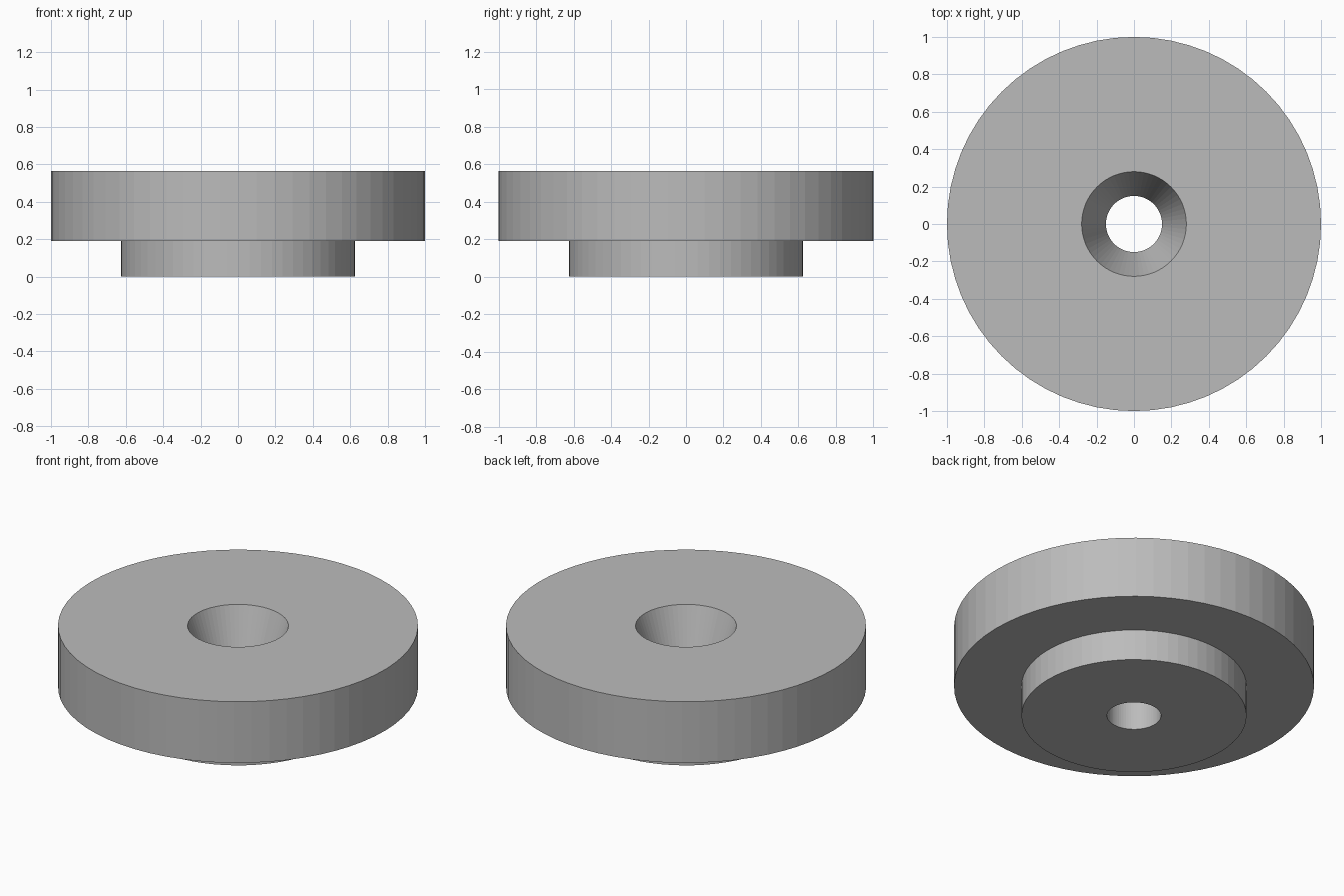
import bpy
import bmesh
from math import pi, cos, sin

SEGMENTS = 64

# Remove the default cube
cube = bpy.data.objects.get("Cube")
if cube:
    bpy.data.objects.remove(cube, do_unlink=True)

# Plain grey material
grey = bpy.data.materials.new("plain_grey")
grey.use_nodes = True
colour = (0.5, 0.5, 0.5, 1.0)
grey.diffuse_color = colour
grey.node_tree.nodes["Principled BSDF"].inputs["Base Color"].default_value = colour


def lathe(name, profile, material):
    """Revolve a closed (radius, height) profile around the z axis."""
    bm = bmesh.new()
    rings = []
    for radius, height in profile:
        ring = []
        for i in range(SEGMENTS):
            a = 2 * pi * i / SEGMENTS
            ring.append(bm.verts.new((radius * cos(a), radius * sin(a), height)))
        rings.append(ring)
    for lower, upper in zip(rings, rings[1:] + rings[:1]):
        for i in range(SEGMENTS):
            j = (i + 1) % SEGMENTS
            bm.faces.new((lower[i], lower[j], upper[j], upper[i]))
    bmesh.ops.recalc_face_normals(bm, faces=bm.faces)
    mesh = bpy.data.meshes.new(name)
    bm.to_mesh(mesh)
    bm.free()
    mesh.materials.append(material)
    obj = bpy.data.objects.new(name, mesh)
    bpy.context.collection.objects.link(obj)
    return obj


# Stepped disc: narrow boss, wide flange, tapered countersink, straight bore
lathe("stepped_disc", [
    (0.15, 0.0),
    (0.625, 0.0),
    (0.625, 0.19),
    (1.0, 0.19),
    (1.0, 0.565),
    (0.28, 0.565),
    (0.15, 0.19),
], grey)
